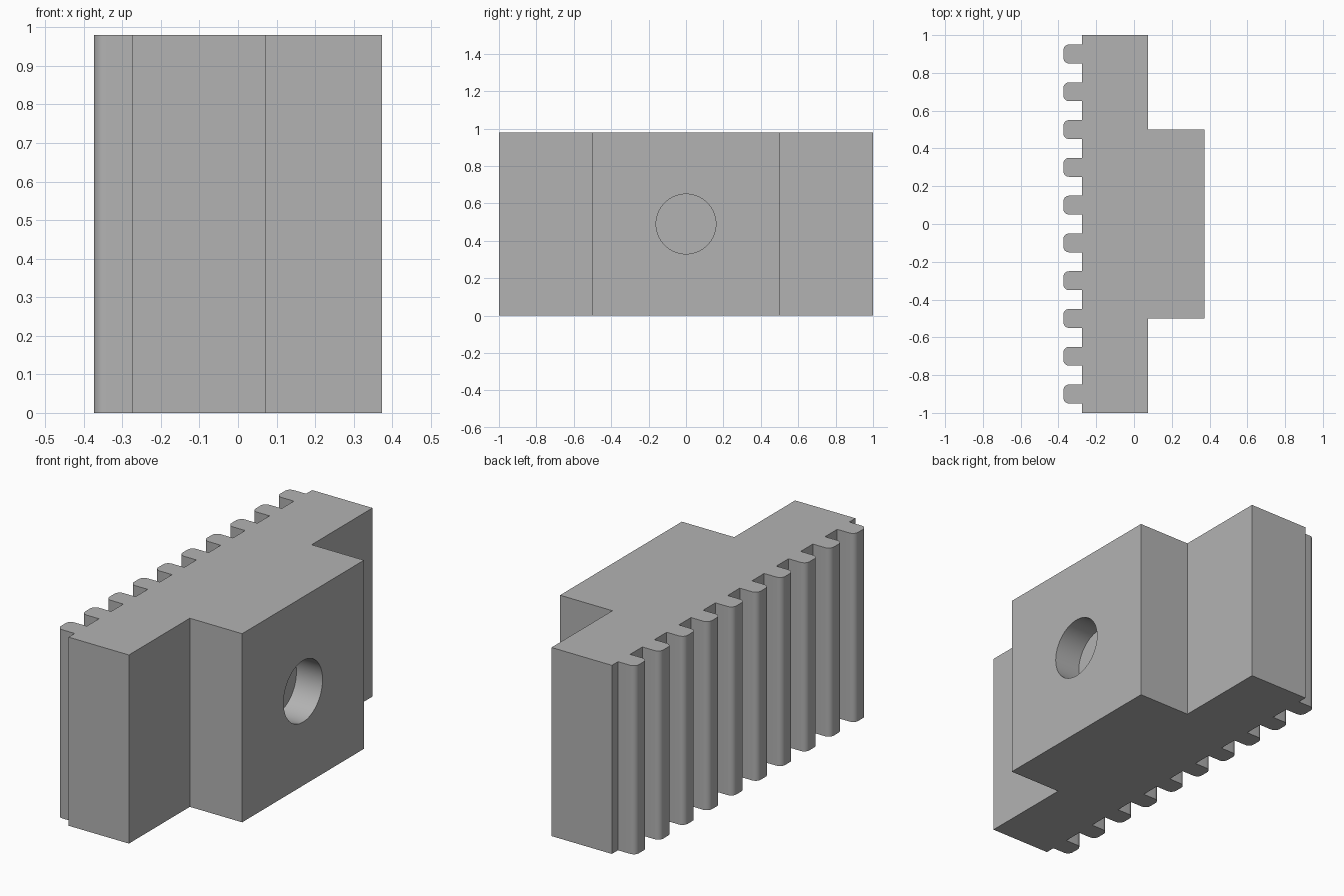
import bpy, bmesh, math
from mathutils import Matrix

default = bpy.data.objects.get("Cube")
if default:
    bpy.data.objects.remove(default, do_unlink=True)

HEIGHT = 0.98
TIP, ROOT, FACE, BOSS = -0.374, -0.274, 0.073, 0.374
TEETH, PITCH, HALF_TOOTH, ROUND = 10, 0.2, 0.05, 0.03
HOLE_RADIUS, HOLE_DEPTH = 0.16, 0.15

grey = bpy.data.materials.new("plain grey")
grey.use_nodes = True
colour = (0.45, 0.45, 0.45, 1)
grey.diffuse_color = colour
grey.node_tree.nodes["Principled BSDF"].inputs["Base Color"].default_value = colour


def make_object(name, bm):
    bmesh.ops.recalc_face_normals(bm, faces=bm.faces)
    mesh = bpy.data.meshes.new(name)
    bm.to_mesh(mesh)
    bm.free()
    obj = bpy.data.objects.new(name, mesh)
    bpy.context.collection.objects.link(obj)
    mesh.materials.append(grey)
    return obj


def corner(cx, cy, start, steps=6):
    """Quarter-round tooth corner, sweeping clockwise from the start angle."""
    angles = [math.radians(start - 90 * i / steps) for i in range(steps + 1)]
    return [(cx + ROUND * math.cos(a), cy + ROUND * math.sin(a)) for a in angles]


# Plan outline: stepped back, then the row of rounded teeth
outline = [(ROOT, 1), (FACE, 1), (FACE, 0.5), (BOSS, 0.5),
           (BOSS, -0.5), (FACE, -0.5), (FACE, -1), (ROOT, -1)]
for i in range(TEETH):
    y = (i - (TEETH - 1) / 2) * PITCH
    low, high = y - HALF_TOOTH, y + HALF_TOOTH
    outline.append((ROOT, low))
    outline += corner(TIP + ROUND, low + ROUND, 270)
    outline += corner(TIP + ROUND, high - ROUND, 180)
    outline.append((ROOT, high))

# Toothed block extruded to full height
bm = bmesh.new()
base = bm.faces.new([bm.verts.new((x, y, 0)) for x, y in outline])
top = bmesh.ops.extrude_face_region(bm, geom=[base])
bmesh.ops.translate(bm, vec=(0, 0, HEIGHT),
                    verts=[v for v in top["geom"] if isinstance(v, bmesh.types.BMVert)])
block = make_object("toothed_block", bm)

# Blind hole in the boss
bm = bmesh.new()
place = Matrix.Translation((BOSS, 0, HEIGHT / 2)) @ Matrix.Rotation(math.pi / 2, 4, "Y")
bmesh.ops.create_cone(bm, cap_ends=True, segments=64, radius1=HOLE_RADIUS,
                      radius2=HOLE_RADIUS, depth=2 * HOLE_DEPTH, matrix=place)
cutter = make_object("hole_cutter", bm)
cutter.hide_render = True

cut = block.modifiers.new("blind_hole", "BOOLEAN")
cut.operation = "DIFFERENCE"
cut.solver = "EXACT"
cut.object = cutter
bpy.ops.object.select_all(action="DESELECT")
bpy.context.view_layer.objects.active = block
block.select_set(True)
bpy.ops.object.modifier_apply(modifier=cut.name)
bpy.data.objects.remove(cutter, do_unlink=True)

# Smooth rounds, crisp edges
bpy.ops.object.shade_smooth_by_angle(angle=math.radians(30))
